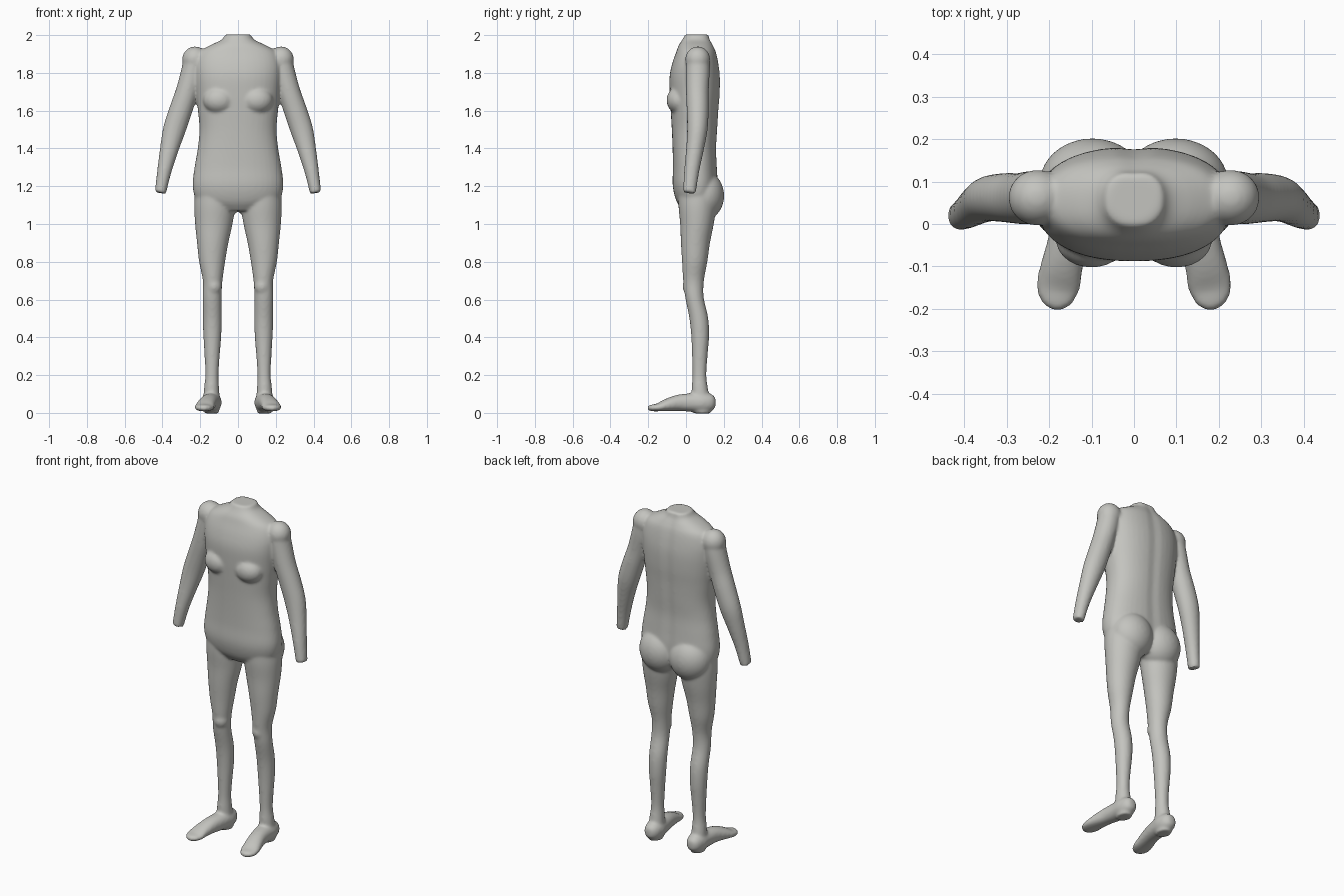
import bpy, bmesh, math
from mathutils import Vector, Matrix

old = bpy.data.objects.get("Cube")
if old:
    bpy.data.objects.remove(old, do_unlink=True)

SIDES = 40
bm = bmesh.new()


def smooth_stations(stations, steps=4):
    """Catmull-Rom interpolation of (x, y, z, half width, half depth)."""
    rows = [Vector(s) for s in stations]
    rows = [rows[0]] + rows + [rows[-1]]
    out = []
    for a, b, c, d in zip(rows, rows[1:], rows[2:], rows[3:]):
        for i in range(steps):
            t = i / steps
            out.append(0.5 * (2 * b + (c - a) * t + (2 * a - 5 * b + 4 * c - d) * t * t
                              + (3 * b - a - 3 * c + d) * t ** 3))
    return out + [rows[-1]]


def loft(stations, ref=(0, 1, 0), power=2.0, side=1, level=False, groove=0.0):
    """Closed tube through elliptical sections, capped flat at both ends."""
    rows = smooth_stations(stations)
    centres = [Vector((r[0] * side, r[1], r[2])) for r in rows]
    rings = []
    for i, row in enumerate(rows):
        tangent = centres[min(i + 1, len(rows) - 1)] - centres[max(i - 1, 0)]
        tangent = Vector((0, 0, -1)) if level else tangent.normalized()
        v = Vector(ref)
        v = (v - tangent * v.dot(tangent)).normalized()
        u = v.cross(tangent)
        ring = []
        for k in range(SIDES):
            a = 2 * math.pi * k / SIDES
            c, s = math.cos(a), math.sin(a)
            p = u * row[3] * math.copysign(abs(c) ** (2 / power), c)
            p += v * row[4] * math.copysign(abs(s) ** (2 / power), s)
            if groove and s > 0:
                p.y -= groove * math.exp(-(p.x / 0.025) ** 2)
            ring.append(bm.verts.new(centres[i] + p))
        rings.append(ring)
    for r0, r1 in zip(rings, rings[1:]):
        for k in range(SIDES):
            n = (k + 1) % SIDES
            bm.faces.new((r0[k], r0[n], r1[n], r1[k]))
    bm.faces.new(rings[0])
    bm.faces.new(rings[-1])


def ball(centre, radii, side):
    place = Matrix.Translation((centre[0] * side, centre[1], centre[2]))
    bmesh.ops.create_uvsphere(bm, u_segments=32, v_segments=20, radius=1,
                              matrix=place @ Matrix.Diagonal((*radii, 1)))


# Torso from neck to hips
loft([(0, .060, 2.004, .067, .064), (0, .055, 1.975, .088, .075),
      (0, .053, 1.945, .150, .092), (0, .054, 1.91, .205, .106),
      (0, .050, 1.85, .228, .123), (0, .047, 1.78, .230, .134),
      (0, .047, 1.69, .222, .133), (0, .046, 1.60, .212, .127),
      (0, .046, 1.50, .204, .121), (0, .045, 1.40, .213, .116),
      (0, .048, 1.30, .230, .117), (0, .050, 1.20, .240, .120),
      (0, .055, 1.12, .215, .105), (0, .060, 1.07, .130, .075)],
     power=2.3, level=True, groove=.006)

for side in (1, -1):
    # Chest, seat, shoulder and kneecap volumes
    ball((.100, -.035, 1.655), (.085, .068, .072), side)
    ball((.098, .095, 1.150), (.125, .107, .130), side)
    ball((.228, .062, 1.870), (.068, .066, .070), side)
    ball((.128, .025, .670), (.043, .043, .050), side)

    # Arm
    loft([(.228, .062, 1.87, .060, .062), (.243, .062, 1.80, .060, .063),
          (.270, .060, 1.70, .060, .060), (.304, .062, 1.60, .061, .058),
          (.337, .060, 1.50, .060, .054), (.363, .048, 1.40, .050, .047),
          (.390, .030, 1.28, .038, .040), (.411, .018, 1.165, .030, .034)], side=side)

    # Leg
    loft([(.125, .060, 1.20, .100, .100), (.124, .060, 1.10, .108, .100),
          (.128, .058, 1.00, .099, .089), (.134, .050, .90, .083, .077),
          (.137, .046, .80, .069, .067), (.134, .040, .70, .052, .055),
          (.137, .045, .61, .050, .049), (.136, .068, .50, .050, .050),
          (.136, .075, .40, .047, .047), (.137, .073, .30, .040, .041),
          (.138, .071, .20, .035, .037), (.140, .073, .13, .040, .043),
          (.140, .080, .05, .046, .050)], side=side, level=True)

    # Foot and flat heel pad
    loft([(.140, .157, .055, .018, .022), (.140, .137, .055, .040, .043),
          (.140, .090, .055, .053, .052), (.145, .030, .055, .050, .049),
          (.156, -.040, .053, .047, .043), (.170, -.100, .042, .050, .033),
          (.179, -.150, .029, .052, .021), (.180, -.185, .026, .037, .017),
          (.180, -.203, .025, .014, .009)], ref=(0, 0, 1), power=2.2, side=side)
    loft([(.140, .085, .040, .045, .058), (.140, .085, -.003, .037, .045)],
         side=side, level=True)

bmesh.ops.recalc_face_normals(bm, faces=bm.faces)
mesh = bpy.data.meshes.new("body")
bm.to_mesh(mesh)
bm.free()
body = bpy.data.objects.new("body", mesh)
bpy.context.collection.objects.link(body)

# Fuse the parts into one smooth skin
remesh = body.modifiers.new("fuse", 'REMESH')
remesh.mode = 'VOXEL'
remesh.voxel_size = 0.008
remesh.use_smooth_shade = True
relax = body.modifiers.new("relax", 'SMOOTH')
relax.factor = 0.5
relax.iterations = 8

# Single matte grey
grey = bpy.data.materials.new("warm_grey")
grey.use_nodes = True
colour = (0.55, 0.55, 0.52, 1)
grey.diffuse_color = colour
shader = grey.node_tree.nodes["Principled BSDF"]
shader.inputs["Base Color"].default_value = colour
shader.inputs["Roughness"].default_value = 0.7
mesh.materials.append(grey)
